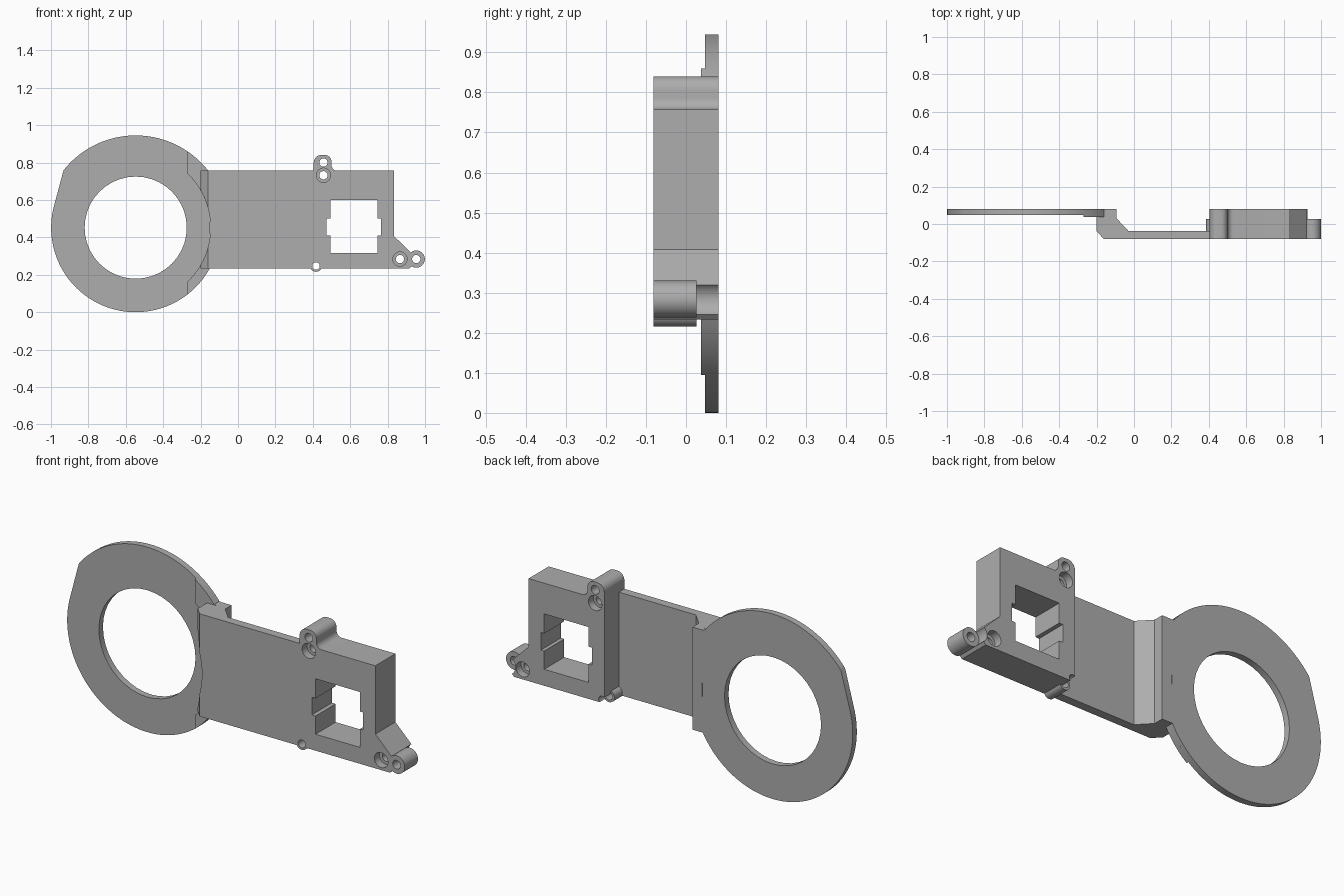
import bpy, bmesh
from math import cos, sin, radians, pi

cube = bpy.data.objects.get("Cube")
if cube:
    bpy.data.objects.remove(cube, do_unlink=True)

grey = bpy.data.materials.new("plain grey")
grey.use_nodes = True
colour = (0.42, 0.42, 0.42, 1)
grey.diffuse_color = colour
grey.node_tree.nodes["Principled BSDF"].inputs["Base Color"].default_value = colour

FRONT, BACK = -0.081, 0.081
LOW, HIGH = 0.233, 0.757
RING = (-0.547, 0.452)


def arc(c, r, a0, a1, n):
    """Points on an arc, angles in degrees."""
    steps = [radians(a0 + (a1 - a0) * i / n) for i in range(n + 1)]
    return [(c[0] + r * cos(a), c[1] + r * sin(a)) for a in steps]


def circle(c, r, n=40):
    return arc(c, r, 0, 360, n)[:-1]


def prism(name, outline, start, end, along="Y"):
    """Extrude an (x, z) outline along y, or an (x, y) outline along z."""
    bm = bmesh.new()
    rings = []
    for d in (start, end):
        pts = [(a, d, b) if along == "Y" else (a, b, d) for a, b in outline]
        rings.append([bm.verts.new(p) for p in pts])
    lower, upper = rings
    bm.faces.new(lower)
    bm.faces.new(upper[::-1])
    for i in range(len(outline)):
        j = (i + 1) % len(outline)
        bm.faces.new((lower[i], upper[i], upper[j], lower[j]))
    bmesh.ops.recalc_face_normals(bm, faces=bm.faces)
    mesh = bpy.data.meshes.new(name)
    bm.to_mesh(mesh)
    bm.free()
    mesh.materials.append(grey)
    obj = bpy.data.objects.new(name, mesh)
    bpy.context.collection.objects.link(obj)
    return obj


def combine(target, tools, operation):
    """Apply a boolean with each tool, then discard the tools."""
    for tool in tools:
        tool.hide_render = True
        mod = target.modifiers.new("combine", "BOOLEAN")
        mod.operation, mod.solver, mod.object = operation, "EXACT", tool
        bpy.context.view_layer.update()
        graph = bpy.context.evaluated_depsgraph_get()
        result = bpy.data.meshes.new_from_object(target.evaluated_get(graph))
        target.modifiers.clear()
        target.data = result
        bpy.data.objects.remove(tool, do_unlink=True)


def drill(c, r, start=-0.2, end=0.2):
    return prism("hole_cutter", circle(c, r), start, end)


def rect(x0, x1, z0, z1):
    return [(x0, z0), (x1, z0), (x1, z1), (x0, z1)]


# Ring: wider radius on the top, flat tangent on the outer side
outline = arc(RING, 0.452, 166, 331, 80)
outline += [(-0.15, LOW), (-0.15, HIGH)]
outline += arc(RING, 0.493, 38.5, 141.5, 50)
ring = prism("ring", outline, 0.048, BACK)
combine(ring, [drill(RING, 0.273, -0.2, 0.2)], "DIFFERENCE")

# Raised flange where the ring meets the arm
outline = arc(RING, 0.4, -46.2, 46.2, 30)
outline += arc(RING, 0.493, 55.8, 38.5, 10)
outline += [(-0.14, HIGH), (-0.14, LOW)]
outline += arc(RING, 0.452, -29, -52.2, 12)
flange = prism("ring_flange", outline, 0.037, 0.06)

# Cranked arm
profile = [(-0.2, BACK), (-0.093, BACK), (-0.093, 0.03), (-0.03, -0.037),
           (0.45, -0.037), (0.45, FRONT), (-0.16, FRONT), (-0.2, -0.04)]
arm = prism("arm", profile, LOW, HIGH, "Z")
combine(arm, [prism("seat_cutter", circle(RING, 0.4, 120), -0.2, 0.2)], "DIFFERENCE")

# Housing block with the upper lug and the lower wedge in one outline
outline = [(0.405, LOW), (0.915, LOW), (0.94, 0.26), (0.94, 0.303), (0.833, 0.408), (0.833, HIGH)]
outline += arc((0.53, 0.787), 0.03, 270, 180, 8)
outline += arc((0.465, 0.805), 0.035, 0, 90, 8)
outline += arc((0.445, 0.8), 0.04, 90, 180, 8)
housing = prism("housing", outline, FRONT, BACK)

# Screw bosses
END, SMALL = (0.953, 0.284), (0.417, 0.247)
end_boss = prism("end_boss", circle(END, 0.046), FRONT, 0.026)
small_boss = prism("small_boss", circle(SMALL, 0.031), FRONT, 0.026)
# Clear the housing behind the end boss so that its hole stays open
combine(housing, [drill(END, 0.046, 0.026, 0.2)], "DIFFERENCE")
combine(housing, [arm, end_boss, small_boss], "UNION")
housing.name = "arm_and_housing"

# Stepped window, screw holes and counterbores
cutters = [prism("window_cutter", rect(0.495, 0.745, 0.317, 0.6), -0.2, 0.2),
           prism("slot_cutter", rect(0.474, 0.764, 0.41, 0.5), -0.2, 0.2),
           drill(END, 0.022), drill(SMALL, 0.02), drill((0.457, 0.8), 0.022)]
for centre in ((0.457, 0.732), (0.866, 0.284)):
    cutters += [drill(centre, 0.022), drill(centre, 0.038, -0.2, FRONT + 0.04),
                drill(centre, 0.038, BACK - 0.04, 0.2)]
combine(housing, cutters, "DIFFERENCE")

# Smooth round walls, keep hard edges
for obj in (ring, flange, housing):
    bpy.ops.object.select_all(action="DESELECT")
    obj.select_set(True)
    bpy.context.view_layer.objects.active = obj
    bpy.ops.object.shade_smooth_by_angle(angle=pi / 7)
